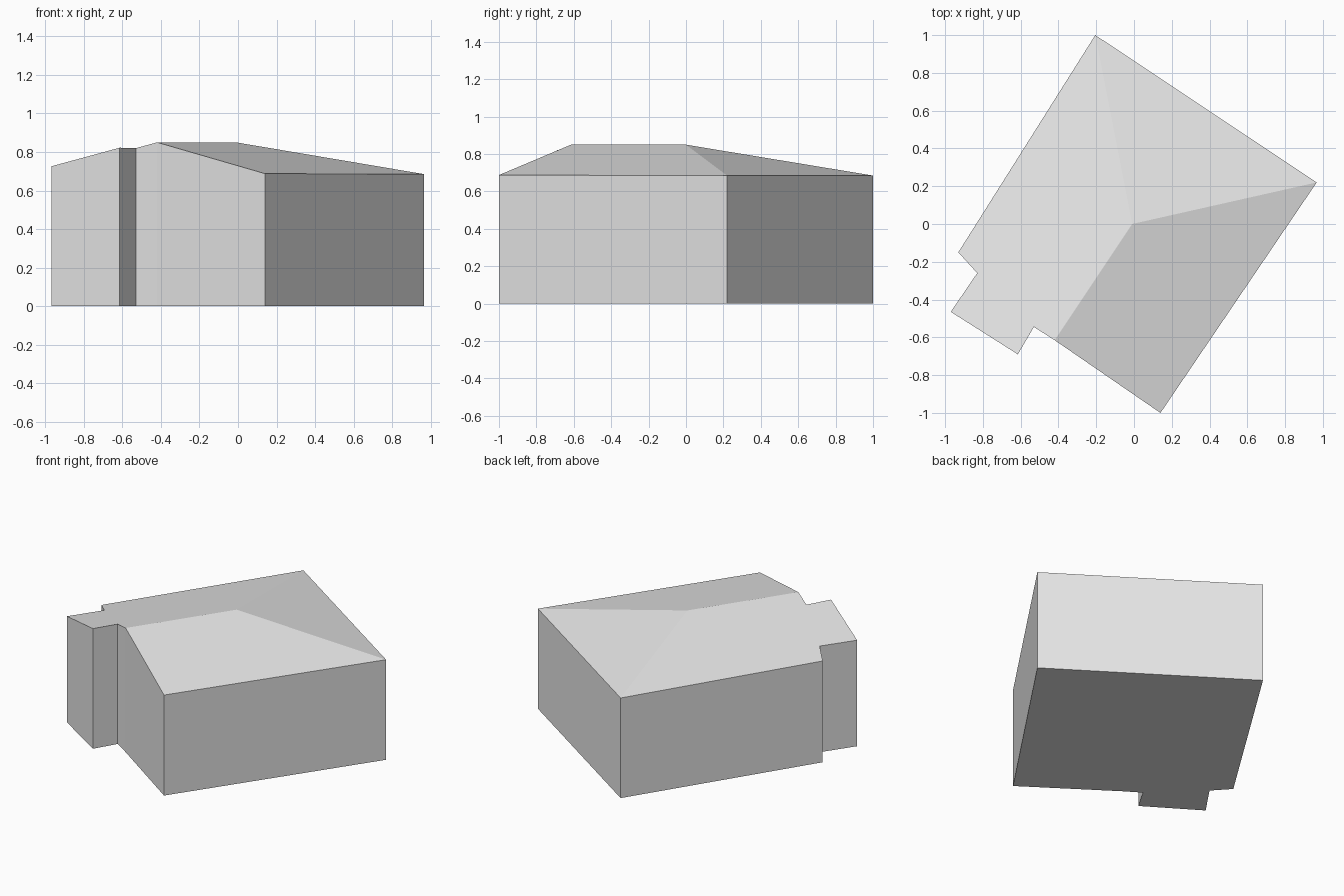
import bpy
import bmesh
from mathutils import Vector
from mathutils.geometry import intersect_line_plane

cube = bpy.data.objects.get("Cube")
if cube:
    bpy.data.objects.remove(cube, do_unlink=True)

EAVE, RIDGE = 0.685, 0.85

grey = bpy.data.materials.new("light_grey")
grey.use_nodes = True
grey.diffuse_color = (0.8, 0.8, 0.8, 1)
grey.node_tree.nodes["Principled BSDF"].inputs["Base Color"].default_value = (0.8, 0.8, 0.8, 1)


def make_part(name, polygons):
    """Build a flat-faced object from polygons given as corner points."""
    bm = bmesh.new()
    for polygon in polygons:
        bm.faces.new([bm.verts.new(p) for p in polygon])
    bmesh.ops.remove_doubles(bm, verts=bm.verts, dist=0.0005)
    mesh = bpy.data.meshes.new(name)
    bm.to_mesh(mesh)
    bm.free()
    mesh.materials.append(grey)
    obj = bpy.data.objects.new(name, mesh)
    bpy.context.collection.objects.link(obj)


# Footprint, counterclockwise from the back corner, with the porch notch
back = (-0.205, 1.0)
left_side = [(-0.93, -0.15), (-0.83, -0.26), (-0.97, -0.465),
             (-0.615, -0.69), (-0.53, -0.545)]
gable = (-0.42, -0.615)
front = (0.14, -1.0)
east = (0.967, 0.22)

# Ridge and the two main roof slopes
hip_top = Vector((-0.01, 0, RIDGE))
gable_top = Vector((*gable, RIDGE))
back_eave = Vector((*back, EAVE))
east_eave = Vector((*east, EAVE))


def on_slope(point, eave):
    """Raise a footprint point to the slope through the ridge and an eave corner."""
    normal = (gable_top - hip_top).cross(eave - hip_top)
    base = Vector((*point, 0))
    return intersect_line_plane(base, base + Vector((0, 0, 1)), hip_top, normal)


west_edge = [on_slope(p, back_eave) for p in left_side]
front_eave = on_slope(front, east_eave)

# Hipped roof: west slope, east slope and back hip
make_part("roof", [
    [back_eave, *west_edge, gable_top, hip_top],
    [gable_top, front_eave, east_eave, hip_top],
    [east_eave, back_eave, hip_top],
])

# Walls follow the roof edge down to the floor
rim = [back_eave, *west_edge, gable_top, front_eave, east_eave]
ground = [Vector((p.x, p.y, 0)) for p in rim]
walls = []
for i in range(len(rim)):
    j = (i + 1) % len(rim)
    walls.append([ground[i], ground[j], rim[j], rim[i]])
make_part("walls", walls)
make_part("floor", [ground[::-1]])
